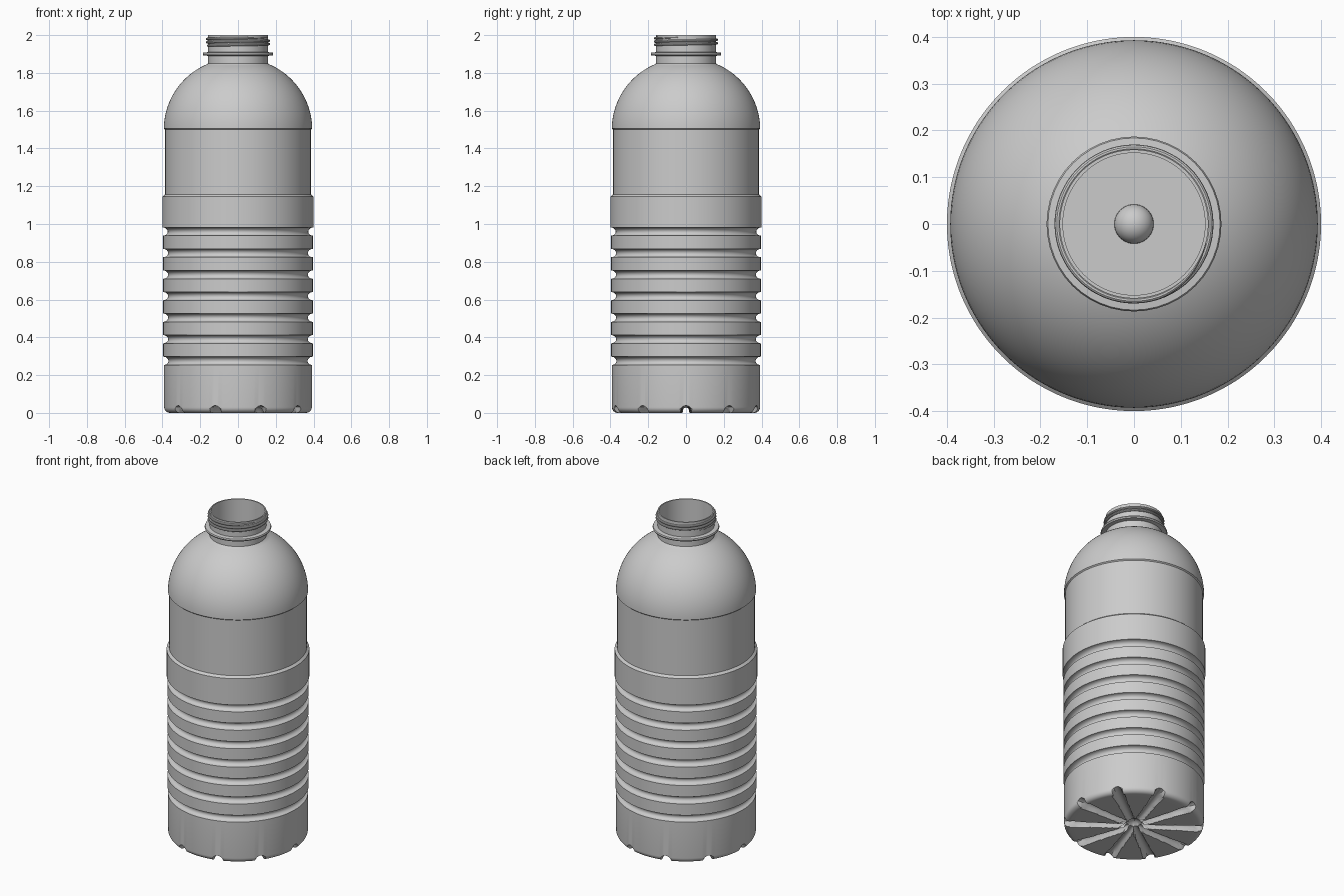
import bpy, bmesh
from math import sin, cos, pi, sqrt, radians, tau

cube = bpy.data.objects.get("Cube")
if cube:
    bpy.data.objects.remove(cube, do_unlink=True)

grey = bpy.data.materials.new("plastic_grey")
grey.use_nodes = True
COLOUR = (0.6, 0.6, 0.6, 1)
grey.diffuse_color = COLOUR
grey.node_tree.nodes["Principled BSDF"].inputs["Base Color"].default_value = COLOUR


def skin(name, rows, wrap_rows=False, wrap_columns=False):
    """Join equal rows of points with smooth-shaded quads."""
    bm = bmesh.new()
    grid = [[bm.verts.new(p) for p in row] for row in rows]
    height, width = len(grid), len(grid[0])
    for i in range(height if wrap_rows else height - 1):
        for j in range(width if wrap_columns else width - 1):
            a, b = grid[i], grid[(i + 1) % height]
            k = (j + 1) % width
            bm.faces.new((a[j], a[k], b[k], b[j]))
    bmesh.ops.remove_doubles(bm, verts=bm.verts[:], dist=0.0001)
    bmesh.ops.recalc_face_normals(bm, faces=bm.faces[:])
    mesh = bpy.data.meshes.new(name)
    bm.to_mesh(mesh)
    bm.free()
    mesh.materials.append(grey)
    mesh.shade_smooth()
    mesh.set_sharp_from_angle(angle=radians(32))
    bpy.context.collection.objects.link(bpy.data.objects.new(name, mesh))


def arc(cr, cz, radius, start, end, n):
    return [(cr + radius * cos(radians(start + (end - start) * i / n)),
             cz + radius * sin(radians(start + (end - start) * i / n)))
            for i in range(n + 1)]


def underside(r, angle):
    """Height of the ten radial channels and the central pit."""
    sector = tau / 10
    offset = r * sin(angle - sector * round(angle / sector))
    channel = 0.016 + 0.033 * r
    height = 0
    if abs(offset) < channel:
        height = 0.01 + sqrt(channel ** 2 - offset ** 2)
    if r < 0.047:
        height = max(height, sqrt(0.047 ** 2 - r ** 2))
    return height


# Flat base, with rings close together around the central pit
base = [(r, 0) for r in (0, 0.012, 0.024, 0.034, 0.041, 0.045, 0.048)]
base += [(0.06 + 0.03 * i, 0) for i in range(10)]

# Outer wall: rounded foot, seven ring grooves, band, label panel, domed shoulder, neck
BASE, RIB, BAND, PANEL, SHOULDER, NECK = 0.392, 0.396, 0.4, 0.386, 0.393, 0.159
outer = arc(BASE - 0.03, 0.03, 0.03, -90, 0, 6)
for k in range(7):
    centre = 0.276 + 0.114 * k
    below = BASE if k == 0 else RIB
    above = BAND if k == 6 else RIB
    for i in range(9):
        t = pi * i / 8
        edge = below + (above - below) * i / 8
        outer.append((edge - 0.026 * sin(t), centre - 0.022 * cos(t)))
outer += [(BAND, 1.145), (PANEL, 1.157), (PANEL, 1.5), (SHOULDER, 1.506)]
outer += arc(0.017, 1.5, 0.376, 3, 67.5, 20)
outer += [(NECK, 1.85), (NECK, 2.0)]

# Inner wall follows the outer one, down to a floor with a small central dome
FLOOR, WALL = 0.05, 0.007
inner = [(r - WALL, z) for r, z in reversed(outer) if z > FLOOR]
inner.append((BASE - WALL, FLOOR))
dome = arc(0, FLOOR, 0.042, 0, 90, 8)

# Bottle body: the profile turned about z, with the underside pressed upwards
STEPS = 240
profile = base + outer + inner + dome
skin("bottle_body",
     [[(r * cos(a), r * sin(a), max(z, underside(r, a))) for r, z in profile]
      for a in (tau * i / STEPS for i in range(STEPS))], wrap_rows=True)

# Flat collar under the thread
RING = 48
collar = [(NECK - 0.003, 1.89), (0.184, 1.893), (0.187, 1.9),
          (0.184, 1.907), (NECK - 0.003, 1.91)]
skin("neck_collar",
     [[(r * cos(a), r * sin(a), z) for r, z in collar]
      for a in (tau * i / RING for i in range(RING))],
     wrap_rows=True, wrap_columns=True)

# Helical screw thread whose ends fade into the neck
TURNS, COUNT, SIDES = 2.6, 166, 10
thread = []
for i in range(COUNT + 1):
    t = i / COUNT
    a = radians(140) + tau * TURNS * t
    fade = min(1, 0.15 + 12 * min(t, 1 - t))
    section = []
    for j in range(SIDES):
        b = tau * j / SIDES
        r = NECK - 0.004 + 0.008 * fade + 0.007 * fade * cos(b)
        section.append((r * cos(a), r * sin(a), 1.942 + 0.046 * t + 0.007 * fade * sin(b)))
    thread.append(section)
skin("screw_thread", thread, wrap_columns=True)
